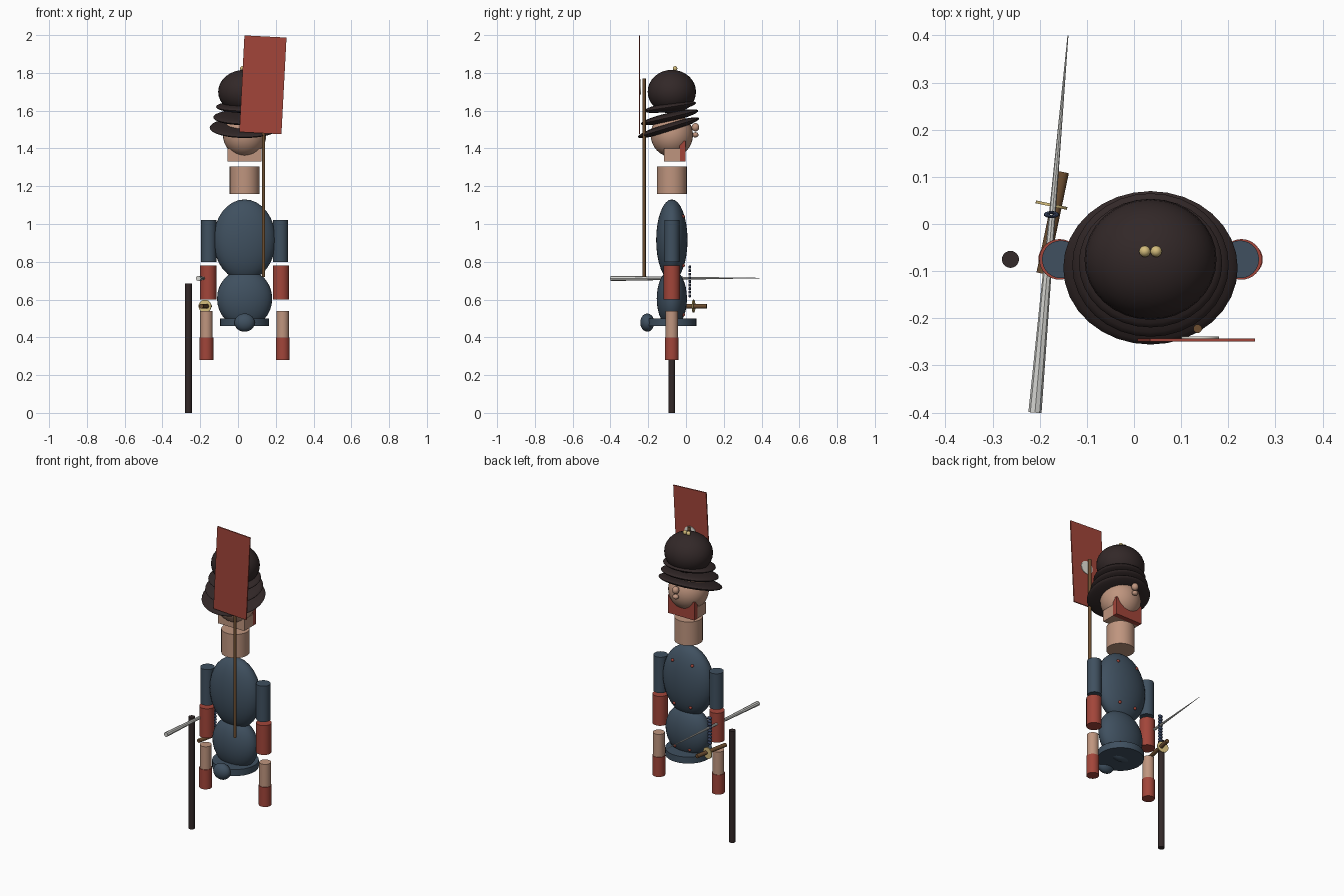
import bpy, math
from mathutils import Vector

cube = bpy.data.objects.get("Cube")
if cube:
    bpy.data.objects.remove(cube, do_unlink=True)


def material(name, r, g, b):
    m = bpy.data.materials.new(name)
    m.use_nodes = True
    m.diffuse_color = (r, g, b, 1)
    m.node_tree.nodes["Principled BSDF"].inputs["Base Color"].default_value = (r, g, b, 1)
    return m


DARK = material("dark lacquer", .032, .021, .021)
BLUE = material("slate blue", .05, .08, .115)
RED = material("brick red", .36, .06, .042)
SKIN = material("skin", .52, .30, .21)
BROWN = material("wood brown", .15, .075, .03)
GOLD = material("pale gold", .65, .5, .2)
STEEL = material("steel", .65, .65, .62)
WHITE = material("off white", .8, .78, .7)
NAVY = material("cord navy", .04, .06, .12)

CX, CY = .035, -.075      # body axis


def finish(name, mat, smooth=True):
    o = bpy.context.object
    o.name = o.data.name = name
    o.data.materials.append(mat)
    bpy.ops.object.transform_apply(location=False, rotation=True, scale=True)
    if smooth:
        bpy.ops.object.shade_smooth_by_angle(angle=math.radians(40))
    return o


def ball(name, mat, loc, size, tilt=0):
    bpy.ops.mesh.primitive_uv_sphere_add(segments=32, ring_count=16, radius=1, location=loc)
    o = bpy.context.object
    o.scale = size
    o.rotation_euler.x = math.radians(tilt)
    return finish(name, mat)


def rod(name, mat, start, end, r1, r2=None, sides=32):
    a, b = Vector(start), Vector(end)
    bpy.ops.mesh.primitive_cone_add(vertices=sides, radius1=r1, radius2=r1 if r2 is None else r2,
                                    depth=(b - a).length, location=(a + b) / 2)
    bpy.context.object.rotation_euler = (b - a).to_track_quat('Z', 'Y').to_euler()
    return finish(name, mat)


def upright(name, mat, x, y, z0, z1, r):
    return rod(name, mat, (x, y, z0), (x, y, z1), r)


def box(name, mat, loc, size, lean=0):
    bpy.ops.mesh.primitive_cube_add(size=1, location=loc)
    o = bpy.context.object
    o.scale = size
    o.rotation_euler.y = math.radians(lean)
    return finish(name, mat, False)


# Helmet: dome over three tilted flared plates
ball("helmet_dome", DARK, (CX, CY, 1.70), (.14, .128, .116))
for i, (rx, ry, y, z, tilt) in enumerate([(.185, .17, -.093, 1.51, 17),
                                          (.166, .156, -.087, 1.565, 13),
                                          (.152, .138, -.083, 1.62, 9)]):
    ball(f"neck_guard_{i + 1}", DARK, (CX, y, z), (rx, ry, .024), tilt)

# Head, face and neck
ball("head", SKIN, (CX, CY, 1.472), (.115, .112, .117))
box("jaw", SKIN, (CX, CY, 1.365), (.18, .085, .07))
box("face_mask", RED, (CX, -.018, 1.385), (.18, .032, .11))
ball("nose", SKIN, (CX, .05, 1.512), (.02, .02, .022))
ball("nose_tip", SKIN, (CX, .05, 1.472), (.018, .016, .014))
upright("neck", SKIN, CX, CY, 1.16, 1.305, .079)

# Body
ball("chest", BLUE, (CX, CY, .915), (.165, .083, .215))
ball("abdomen", BLUE, (CX, CY, .605), (.146, .08, .155))
upright("hip_disc", BLUE, CX, CY, .46, .50, .13)
ball("seat_knot", BLUE, (CX, -.205, .478), (.054, .037, .048))

# Mirrored limbs, studs and helmet ornaments
for side, s in (("right", -1), ("left", 1)):
    upright(f"{side}_upper_arm", BLUE, CX + s * .19, CY, .80, 1.02, .04)
    upright(f"{side}_forearm", RED, CX + s * .193, CY, .60, .78, .043)
    upright(f"{side}_leg", SKIN, CX + s * .202, CY, .40, .54, .033)
    upright(f"{side}_foot", RED, CX + s * .202, CY, .28, .40, .036)
    for part, dx, z in (("chest", .067, 1.04), ("waist", .055, .78), ("hip", .05, .52)):
        ball(f"{side}_{part}_stud", RED, (CX + s * dx, CY + .06, z), (.009, .009, .009))
    ball(f"{side}_crest_bead", GOLD, (CX + s * .012, -.058, 1.823), (.012, .012, .013))

# Banner on its pole, with a round badge on the rear face
upright("banner_pole", BROWN, .135, -.222, .72, 1.77, .009)
box("banner", RED, (.132, -.246, 1.737), (.223, .007, .512), 3)
rod("banner_badge", WHITE, (.14, -.244, 1.725), (.14, -.239, 1.725), .04)

# Sword, hilt, guard, cord and scabbard
rod("blade", STEEL, (-.21, -.4, .712), (-.14, .4, .714), .014, .001, 8)
start, end = Vector((-.195, -.105, .565)), Vector((-.15, .11, .565))
rod("hilt", BROWN, start, end, .012, sides=16)
axis = (end - start).normalized()
centre = Vector((-.175, .04, .565))
rod("guard", GOLD, centre - axis * .003, centre + axis * .003, .034)
for i in range(9):
    bpy.ops.mesh.primitive_torus_add(location=(-.175, .02, .62 + i * .019), major_segments=16,
                                     minor_segments=8, major_radius=.009, minor_radius=.006)
    bpy.context.object.scale = (1.1, .5, 1.3)
    finish(f"cord_loop_{i + 1}", NAVY)
upright("scabbard", DARK, -.262, CY, 0, .685, .018)
